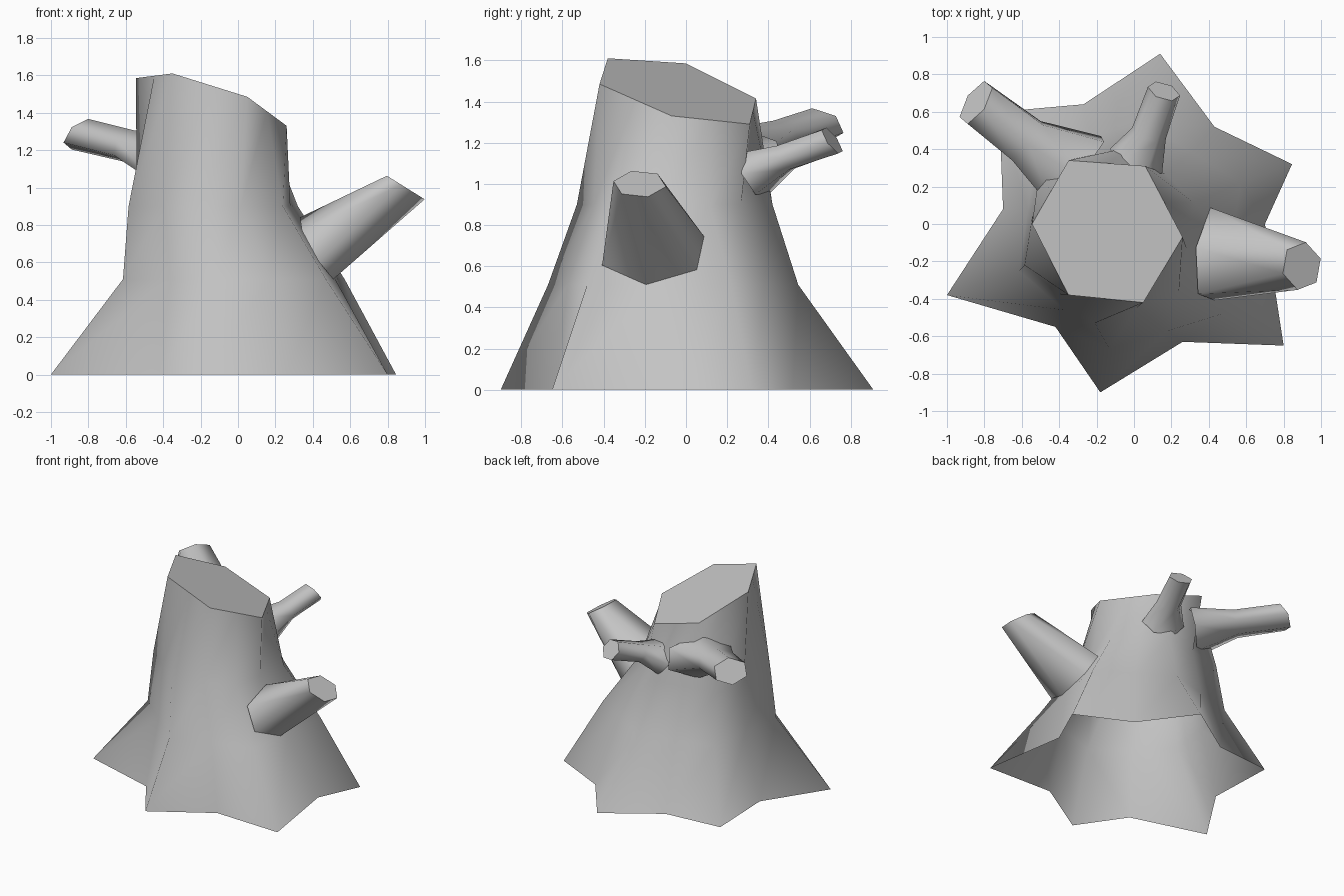
import bpy, bmesh, math
from mathutils import Vector

default_cube = bpy.data.objects.get("Cube")
if default_cube:
    bpy.data.objects.remove(default_cube, do_unlink=True)

wood = bpy.data.materials.new("grey_wood")
wood.use_nodes = True
colour = (0.55, 0.55, 0.55, 1)
wood.diffuse_color = colour
wood.node_tree.nodes["Principled BSDF"].inputs["Base Color"].default_value = colour


def loft(name, rings):
    """Skin a list of point rings smoothly, ending in a crisp flat cut."""
    bm = bmesh.new()
    loops = [[bm.verts.new(p) for p in ring] for ring in rings]
    for low, high in zip(loops, loops[1:]):
        n = len(low)
        for i in range(n):
            j = (i + 1) % n
            face = bm.faces.new((low[i], low[j], high[j], high[i]))
            face.smooth = True
    cut_face = bm.faces.new(loops[-1])
    for edge in cut_face.edges:
        edge.smooth = False
    mesh = bpy.data.meshes.new(name)
    bm.to_mesh(mesh)
    bm.free()
    mesh.materials.append(wood)
    bpy.context.collection.objects.link(bpy.data.objects.new(name, mesh))


def hexagon(centre, normal, width, height, phase):
    """Six points on an oval around a centre, counter-clockwise about the normal."""
    axis = Vector(normal).normalized()
    side = Vector((0, 0, 1)).cross(axis).normalized()
    up = axis.cross(side)
    angles = [math.radians(phase + 60 * i) for i in range(6)]
    return [Vector(centre) + width * math.cos(a) * side + height * math.sin(a) * up
            for a in angles]


def with_midpoints(corners):
    """Each corner followed by the middle of the edge to the next one."""
    ring = []
    for i, corner in enumerate(corners):
        following = Vector(corners[(i + 1) % len(corners)])
        ring += [Vector(corner), Vector(corner).lerp(following, 0.5)]
    return ring


# Trunk: six root ridges alternate with six hollows, counter-clockwise
root_tips = [(0.14, 0.91), (-0.72, 0.6), (-1, -0.38), (-0.18, -0.9), (0.8, -0.65), (0.845, 0.32)]
hollows = [(-0.27, 0.64), (-0.7, 0.08), (-0.42, -0.55), (0.26, -0.63), (0.7, 0), (0.43, 0.52)]
knees = [(0.05, 0.545), (-0.52, 0.39), (-0.615, -0.25), (-0.13, -0.67), (0.47, -0.48), (0.57, 0.22)]
shoulders = [(0.02, 0.42), (-0.5, 0.32), (-0.585, -0.22), (-0.21, -0.53), (0.24, -0.365), (0.32, 0.115)]
cut_corners = [(0.06, 0.31, 1.29), (-0.35, 0.34, 1.415), (-0.545, 0, 1.585),
               (-0.35, -0.38, 1.61), (0.05, -0.42, 1.485), (0.26, -0.07, 1.33)]

ground = [(*p, 0) for pair in zip(root_tips, hollows) for p in pair]
knee_ring = with_midpoints([(*p, 0.51) for p in knees])
shoulder_ring = with_midpoints([(*p, 0.9) for p in shoulders])
# Slanted saw cut: ridges end halfway along its six edges
cut = with_midpoints(cut_corners)
loft("trunk", [ground, knee_ring, shoulder_ring, cut[1:] + cut[:1]])

# Cut branches: centre, facing direction, half width, half height and turn of each ring
branches = {
    "left_branch": [((0.42, -0.16, 0.675), (0.87, -0.1, 0.49), 0.27, 0.19, 25),
                    ((0.897, -0.225, 1.0), (0.53, 0, 0.85), 0.13, 0.125, -12)],
    "right_back_branch": [((-0.31, 0.28, 1.12), (-0.75, 0.6, 0.2), 0.26, 0.16, 27),
                          ((-0.575, 0.445, 1.22), (-0.7, 0.6, 0.25), 0.145, 0.09, 27),
                          ((-0.845, 0.65, 1.285), (-0.69, 0.45, 0.57), 0.135, 0.1, 27)],
    "back_branch": [((0.01, 0.335, 1.05), (0.4, 0.85, 0.35), 0.155, 0.125, 0),
                    ((0.08, 0.485, 1.13), (0.3, 0.85, 0.45), 0.095, 0.075, 5),
                    ((0.16, 0.71, 1.21), (0.28, 0.78, 0.55), 0.09, 0.08, 10)],
}
for name, sections in branches.items():
    loft(name, [hexagon(*section) for section in sections])
